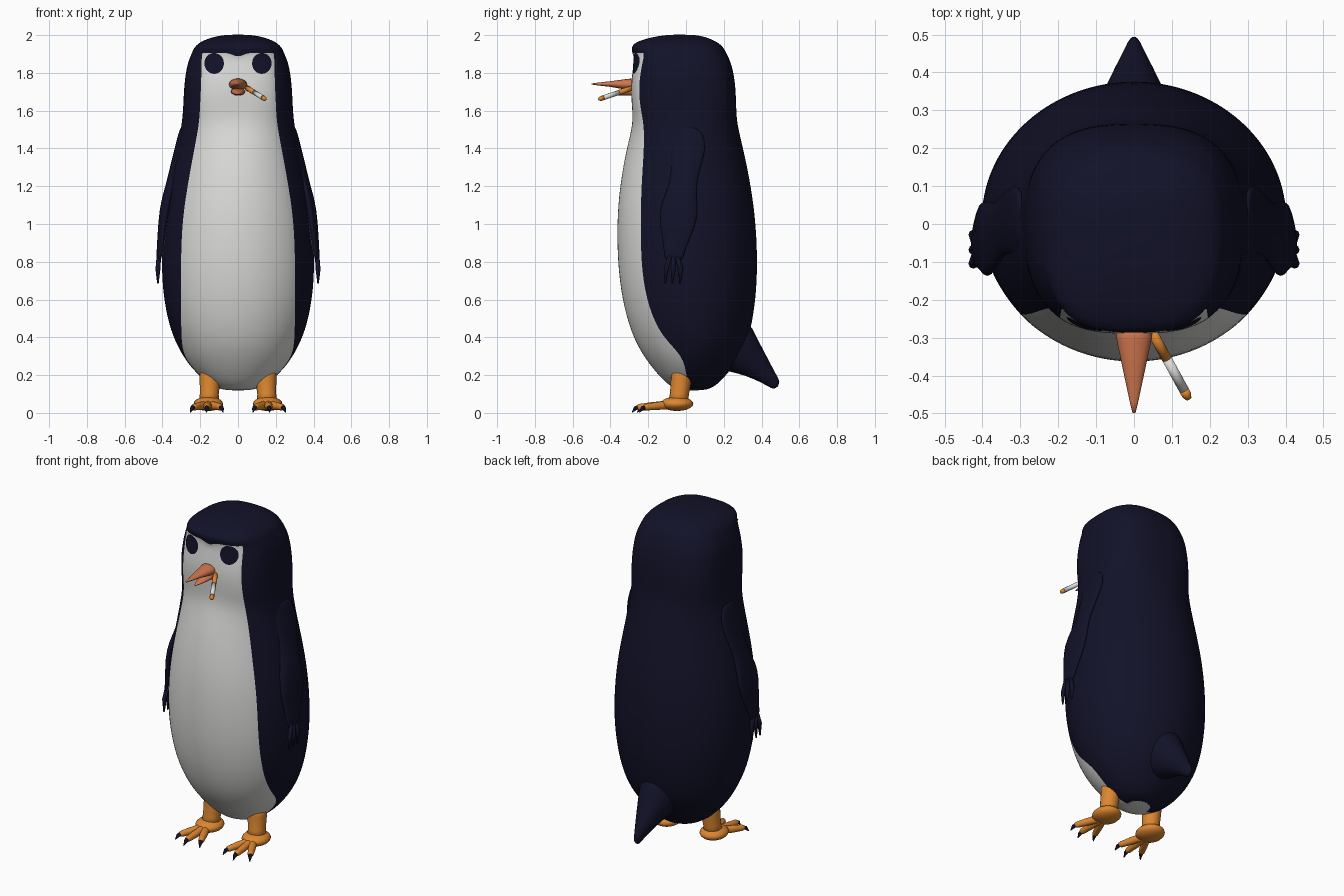
import bpy, bmesh, math
from mathutils import Vector

if "Cube" in bpy.data.objects:
    bpy.data.objects.remove(bpy.data.objects["Cube"])


def material(name, rgb):
    m = bpy.data.materials.new(name)
    m.diffuse_color = (*rgb, 1)
    m.use_nodes = True
    m.node_tree.nodes["Principled BSDF"].inputs["Base Color"].default_value = m.diffuse_color
    return m


NAVY = material("navy", (0.006, 0.006, 0.022))
WHITE = material("white", (0.72, 0.72, 0.70))
ORANGE = material("orange", (0.72, 0.24, 0.03))
SALMON = material("salmon", (0.62, 0.18, 0.075))


def loft(name, rings, mats, rule=None, subsurf=0):
    """Skin a stack of closed rings; rule(face, ring, column) picks the material."""
    bm = bmesh.new()
    rows = [[bm.verts.new(p) for p in r] for r in rings]
    n = len(rows[0])
    for i in range(len(rows) - 1):
        for j in range(n):
            k = (j + 1) % n
            f = bm.faces.new((rows[i][j], rows[i][k], rows[i + 1][k], rows[i + 1][j]))
            f.normal_update()
            f.material_index = rule(i, j) if rule else 0
    bm.faces.new(rows[0][::-1])
    bm.faces.new(rows[-1])
    bmesh.ops.recalc_face_normals(bm, faces=bm.faces)
    me = bpy.data.meshes.new(name)
    bm.to_mesh(me)
    bm.free()
    for m in mats:
        me.materials.append(m)
    me.polygons.foreach_set("use_smooth", [True] * len(me.polygons))
    ob = bpy.data.objects.new(name, me)
    bpy.context.collection.objects.link(ob)
    if subsurf:
        mod = ob.modifiers.new("smooth", 'SUBSURF')
        mod.levels = mod.render_levels = subsurf
    return ob


def ellipse(c, u, v, n=16):
    """Ring of n points about c with half axes u and v."""
    c, u, v = Vector(c), Vector(u), Vector(v)
    return [c + u * math.cos(2 * math.pi * k / n) + v * math.sin(2 * math.pi * k / n)
            for k in range(n)]


def tube(name, pts, radii, mat, n=12, subsurf=0):
    """Tapered round tube along a nearly straight path."""
    d = (Vector(pts[-1]) - Vector(pts[0])).normalized()
    u = d.cross(Vector((0, 0, 1)) if abs(d.z) < 0.9 else Vector((0, 1, 0))).normalized()
    v = d.cross(u)
    return loft(name, [ellipse(p, u * r, v * r, n) for p, r in zip(pts, radii)],
                [mat], subsurf=subsurf)


# Body and head: height, half width, front y, back y, bib half width
BODY = [
    (0.118, 0.07, -0.03, 0.10, 0.30), (0.14, 0.135, -0.085, 0.155, 0.30),
    (0.20, 0.213, -0.148, 0.215, 0.30), (0.30, 0.297, -0.226, 0.29, 0.30),
    (0.40, 0.348, -0.28, 0.335, 0.30), (0.55, 0.388, -0.328, 0.365, 0.30),
    (0.75, 0.41, -0.36, 0.382, 0.30), (1.00, 0.398, -0.367, 0.373, 0.295),
    (1.20, 0.364, -0.351, 0.346, 0.265), (1.40, 0.325, -0.315, 0.305, 0.228),
    (1.53, 0.297, -0.279, 0.27, 0.202), (1.62, 0.290, -0.286, 0.266, 0.197),
    (1.72, 0.286, -0.292, 0.263, 0.192), (1.80, 0.277, -0.284, 0.252, 0.190),
    (1.86, 0.264, -0.276, 0.236, 0.190), (1.91, 0.242, -0.276, 0.212, 0.188),
    (1.935, 0.232, -0.294, 0.198, 0.175), (1.965, 0.20, -0.265, 0.165, 0.15),
    (1.99, 0.135, -0.18, 0.105, 0.09), (2.003, 0.06, -0.09, 0.045, 0.04),
]
FRONT, BACK, BROW = 16, 24, 15


def body_ring(i):
    z, rx, yf, yb, w = BODY[i]
    n = 2.0 if z < 1.45 else (2.4 if z < 1.6 else 2.8)
    yc, ry = (yf + yb) / 2, (yb - yf) / 2
    u = min(w / rx, 0.985)
    edge = math.atan2(u, (1 - u ** n) ** (1 / n))
    angles = [-edge + 2 * edge * k / FRONT for k in range(FRONT)]
    angles += [edge + (2 * math.pi - 2 * edge) * k / BACK for k in range(BACK)]
    ring = []
    for a in angles:
        s, c = math.sin(a), math.cos(a)
        r = (abs(s) ** n + abs(c) ** n) ** (-1 / n)
        x, y = rx * s * r, yc - ry * c * r
        # central peak of the brow
        dip = 0.03 * math.exp(-(x / 0.035) ** 2) if i == BROW and c > 0 else 0
        ring.append((x, y, z - dip))
    return ring


body = loft("body", [body_ring(i) for i in range(len(BODY))], [NAVY, WHITE],
            lambda i, j: int(j < FRONT and i < BROW), subsurf=2)
body.data.polygons[len(body.data.polygons) - 2].material_index = 1

# Eye patches wrapped onto the face
for side, s in (("left", 1), ("right", -1)):
    c = (s * 0.125, -0.6, 1.85)
    eye = loft("eye_" + side, [ellipse(c, (0.051 * r, 0, 0), (0, 0, 0.056 * r), 24)
                               for r in (1, 0.8, 0.6, 0.4, 0.2)], [NAVY])
    bm = bmesh.new()
    bm.from_mesh(eye.data)
    bmesh.ops.delete(bm, geom=[f for f in bm.faces if len(f.verts) == 24
                               and f.calc_area() > 0.005], context='FACES_ONLY')
    for f in bm.faces:
        if f.normal.y > 0:
            f.normal_flip()
    bm.to_mesh(eye.data)
    bm.free()
    wrap = eye.modifiers.new("wrap", 'SHRINKWRAP')
    wrap.target = body
    wrap.wrap_method = 'PROJECT'
    wrap.use_project_y = True
    wrap.use_positive_direction = True
    wrap.wrap_mode = 'ABOVE_SURFACE'
    wrap.offset = 0.004

# Tail: centre y, centre z, half width, half height across the sloping axis
TAIL = [(0.20, 0.37, 0.14, 0.19), (0.27, 0.335, 0.115, 0.14), (0.335, 0.285, 0.085, 0.098),
        (0.40, 0.228, 0.055, 0.064), (0.455, 0.172, 0.026, 0.038), (0.487, 0.138, 0.013, 0.026)]
loft("tail", [ellipse((0, y, z), (w, 0, 0), (0, h * 0.62, h * 0.78)) for y, z, w, h in TAIL],
     [NAVY], subsurf=1)

# Beak halves: y, z, half width, half height
UPPER = [(-0.25, 1.738, 0.052, 0.036), (-0.31, 1.739, 0.045, 0.029),
         (-0.40, 1.741, 0.026, 0.015), (-0.47, 1.741, 0.011, 0.007), (-0.499, 1.741, 0.004, 0.003)]
LOWER = [(-0.25, 1.705, 0.042, 0.026), (-0.32, 1.698, 0.034, 0.018),
         (-0.38, 1.691, 0.018, 0.009), (-0.415, 1.688, 0.005, 0.003)]
for name, rows in (("upper_beak", UPPER), ("lower_beak", LOWER)):
    loft(name, [ellipse((0, y, z), (w, 0, 0), (0, 0, h)) for y, z, w, h in rows], [SALMON])

# Rolled stick held in the beak
a, b = Vector((0.045, -0.28, 1.722)), Vector((0.145, -0.462, 1.660))
tube("stick_filter", [a, a.lerp(b, 0.42)], [0.0135] * 2, ORANGE)
tube("stick_paper", [a.lerp(b, 0.42), a.lerp(b, 0.87)], [0.013] * 2, WHITE)
tube("stick_tip", [a.lerp(b, 0.87), a.lerp(b, 0.95), b], [0.0132, 0.0125, 0.007], ORANGE)

# Flippers: z, centre x, half thickness, centre y, half width
ARM = [(1.515, 0.295, 0.008, 0.01, 0.035), (1.48, 0.297, 0.018, 0.01, 0.085),
       (1.40, 0.312, 0.024, 0.012, 0.098), (1.30, 0.335, 0.025, 0.0, 0.078),
       (1.20, 0.358, 0.026, -0.018, 0.072), (1.12, 0.381, 0.027, -0.035, 0.096),
       (1.03, 0.394, 0.026, -0.04, 0.104), (0.94, 0.403, 0.023, -0.05, 0.08),
       (0.86, 0.413, 0.018, -0.062, 0.055), (0.80, 0.42, 0.011, -0.066, 0.052)]
# Legs and feet share the same mirrored loop
for side, s in (("left", 1), ("right", -1)):
    loft("flipper_" + side,
         [ellipse((s * x, y, z), (s * t, 0, 0), (s * t * 0.25, w, 0)) for z, x, t, y, w in ARM],
         [NAVY, WHITE], lambda i, j: int(6 <= j <= 9), subsurf=1)
    for k, y in enumerate((-0.105, -0.068, -0.028)):
        tube(f"flipper_finger_{side}_{k}",
             [(s * 0.419, y * 0.5 - 0.033, 0.83), (s * 0.424, y, 0.76), (s * 0.424, y - 0.004, 0.685)],
             [0.012, 0.013, 0.004], NAVY, 8)
    tube("leg_" + side, [(s * 0.145, -0.022, 0.26), (s * 0.148, -0.025, 0.18),
                         (s * 0.152, -0.035, 0.10), (s * 0.155, -0.042, 0.04)],
         [0.056, 0.055, 0.050, 0.055], ORANGE, 16)
    loft("heel_" + side,
         [ellipse((s * 0.157, -0.048, 0.048 + 0.038 * math.sin(t)),
                  (0.078 * math.cos(t), 0, 0), (0, 0.087 * math.cos(t), 0), 24)
          for t in [math.radians(-85 + 17 * q) for q in range(11)]], [ORANGE])
    # Three splayed toes with dark claws
    for k, (x, y) in enumerate(((0.092, -0.225), (0.165, -0.25), (0.235, -0.215))):
        root, tip = Vector((s * 0.157, -0.07, 0.045)), Vector((s * x, y, 0.030))
        d = (tip - root).normalized()
        tube(f"toe_{side}_{k}",
             [root, root.lerp(tip, 0.45), root.lerp(tip, 0.62), root.lerp(tip, 0.8), tip,
              tip + d * 0.012],
             [0.03, 0.021, 0.024, 0.019, 0.020, 0.010], ORANGE, 10, subsurf=1)
        tube(f"claw_{side}_{k}",
             [tip, tip + d * 0.018 + Vector((0, 0, -0.004)), tip + d * 0.036 + Vector((0, 0, -0.024))],
             [0.013, 0.011, 0.002], NAVY, 8)
